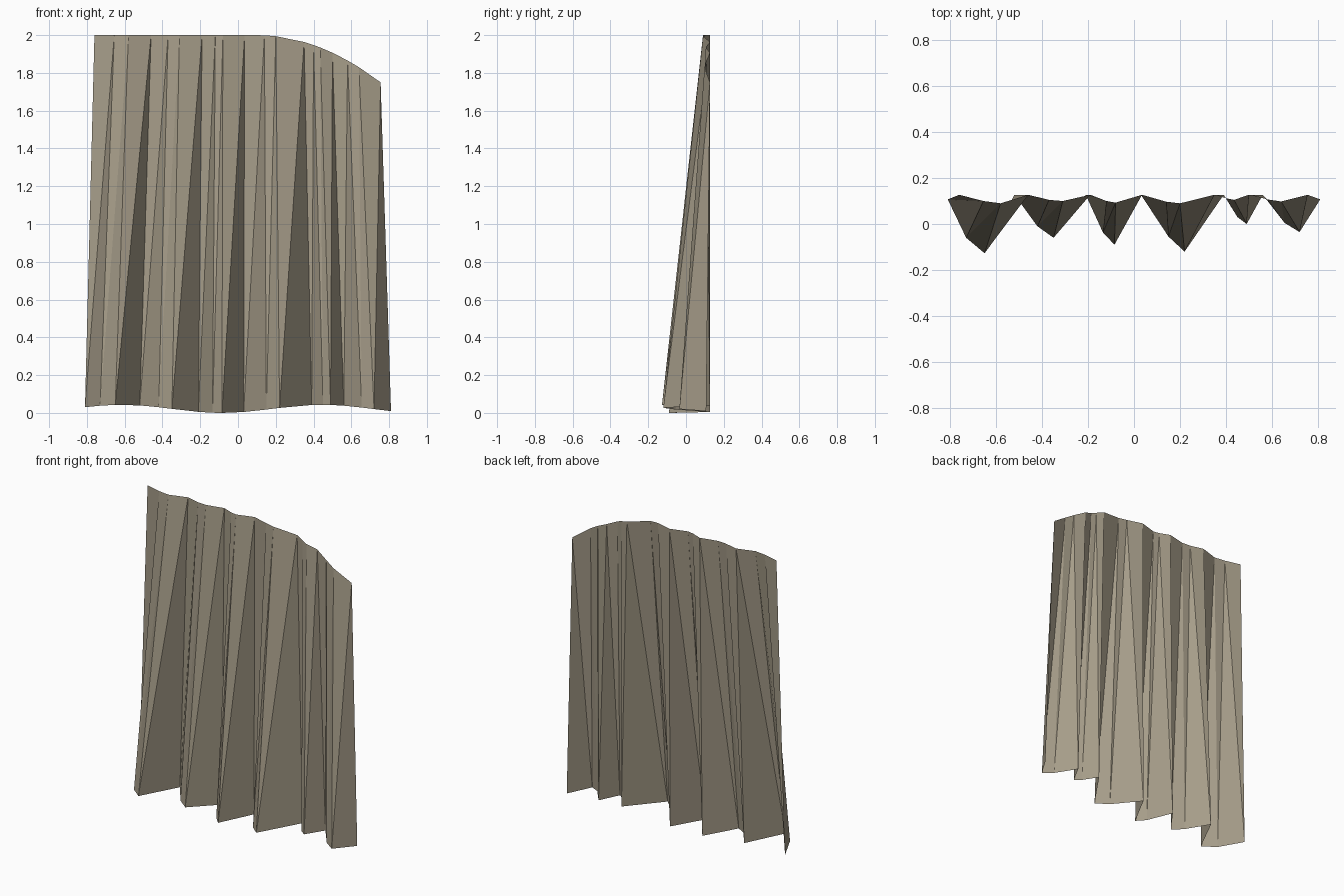
import bpy
import bmesh
from math import cos, tau

cube = bpy.data.objects.get("Cube")
if cube:
    bpy.data.objects.remove(cube, do_unlink=True)

BACK = 0.127

# Valleys between pleats: x at hem, x at top, y at hem
VALLEYS = [(-0.81, -0.76, 0.107), (-0.52, -0.46, BACK), (-0.21, -0.19, BACK),
           (0.03, 0.035, BACK), (0.39, 0.35, BACK), (0.56, 0.50, BACK),
           (0.81, 0.755, 0.107)]

# Pleat shoulder and crest: x hem, y hem, x top, y top
PLEATS = [((-0.73, -0.06, -0.655, 0.10), (-0.65, -0.127, -0.58, 0.09)),
          ((-0.42, -0.01, -0.37, 0.105), (-0.35, -0.06, -0.31, 0.10)),
          ((-0.135, -0.037, -0.12, 0.10), (-0.085, -0.09, -0.08, 0.093)),
          ((0.15, -0.055, 0.14, 0.097), (0.22, -0.12, 0.20, 0.09)),
          ((0.45, 0.03, 0.40, 0.112), (0.49, 0.0, 0.435, 0.105)),
          ((0.655, 0.005, 0.58, 0.107), (0.72, -0.035, 0.64, 0.098))]


def hem_z(x):
    """Gently waving lower edge."""
    return 0.0215 - 0.0215 * cos(tau * (x + 0.085) / 1.06)


def top_z(x):
    """Level upper edge that droops toward the left end."""
    return 2.0 - 0.25 * (max(0.0, x - 0.1) / 0.655) ** 2


# Walk along the cloth: valley, shoulder, crest, valley...
outline = []
for i, (x_hem, x_top, y_hem) in enumerate(VALLEYS):
    outline.append((x_hem, y_hem, x_top, BACK))
    if i < len(PLEATS):
        outline.extend(PLEATS[i])

# Loft the hem to the top edge with flat triangles
bm = bmesh.new()
hem = [bm.verts.new((xh, yh, hem_z(xh))) for xh, yh, xt, yt in outline]
top = [bm.verts.new((xt, yt, top_z(xt))) for xh, yh, xt, yt in outline]
for i in range(len(outline) - 1):
    bm.faces.new((hem[i], hem[i + 1], top[i + 1]))
    bm.faces.new((hem[i], top[i + 1], top[i]))

mesh = bpy.data.meshes.new("pleated_curtain")
bm.to_mesh(mesh)
bm.free()
curtain = bpy.data.objects.new("pleated_curtain", mesh)
bpy.context.collection.objects.link(curtain)

# Cloth colour
cloth = bpy.data.materials.new("khaki cloth")
cloth.use_nodes = True
colour = (0.38, 0.335, 0.25, 1.0)
cloth.diffuse_color = colour
cloth.node_tree.nodes["Principled BSDF"].inputs["Base Color"].default_value = colour
mesh.materials.append(cloth)
